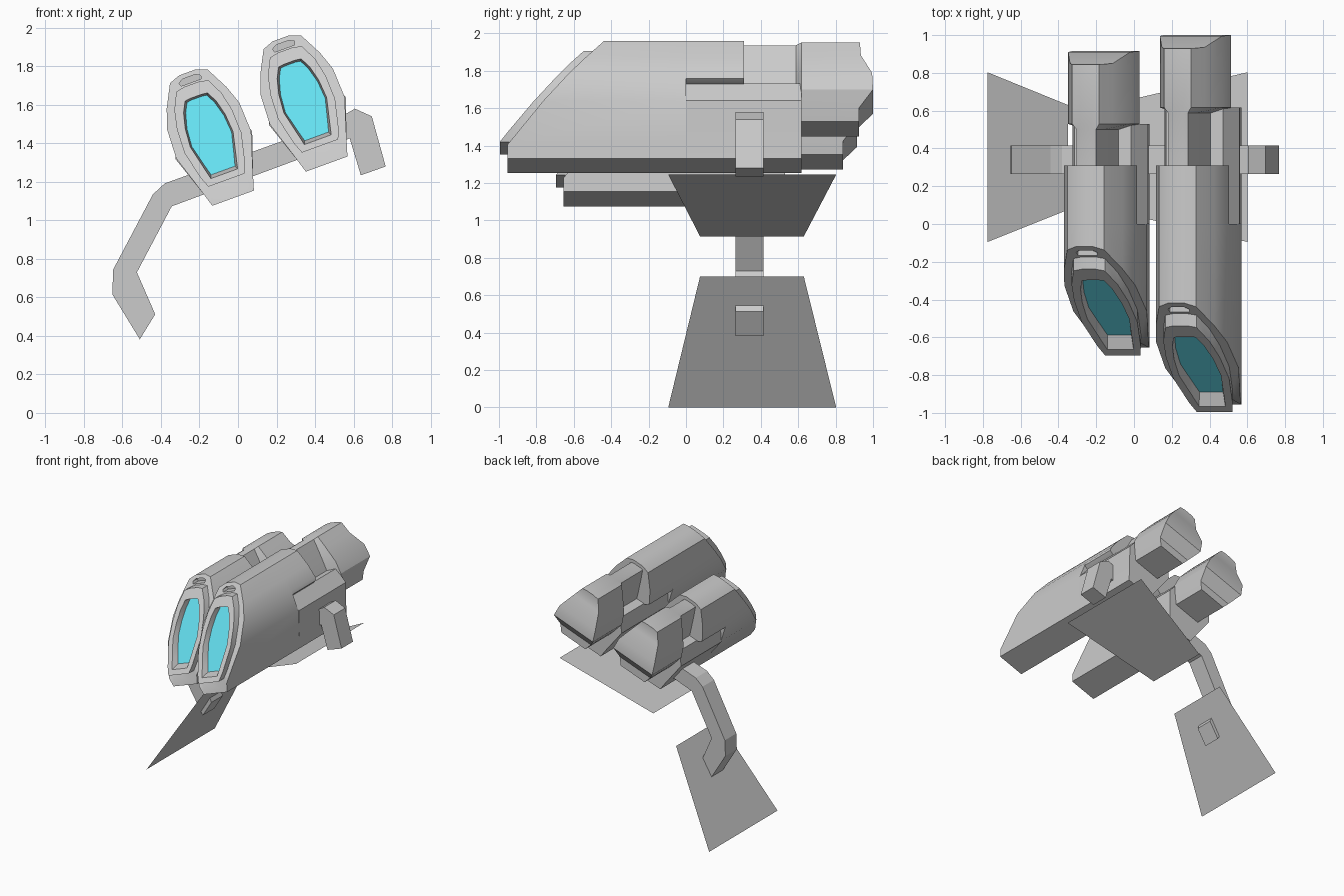
import bpy, bmesh, math

if "Cube" in bpy.data.objects:
    bpy.data.objects.remove(bpy.data.objects["Cube"])

SLOPE = 0.86           # rake of the pod nose
TILT = -math.radians(20)

# Half cross-sections (side, height), top to bottom, mirrored when lofted
HULL = [(.045, .36), (.104, .338), (.165, .22), (.2, .12), (.207, -.04), (.136, -.265), (.115, -.335)]
FRAME = [(.04, .295), (.088, .285), (.13, .2), (.152, .1), (.157, -.03), (.122, -.18), (.1, -.235)]
INNER = [(.03, .228), (.062, .224), (.09, .17), (.11, .09), (.118, -.01), (.088, -.14), (.074, -.2)]
GLASS = [(.028, .218), (.055, .214), (.08, .165), (.102, .085), (.11, -.01), (.08, -.13), (.066, -.182)]
UPPER = [(.045, .36), (.104, .338), (.165, .22), (.2, .12), (.2, .09), (.14, .06)]
LOWER = [(.16, .075), (.212, -.042), (.136, -.265), (.115, -.335)]
WAIST = [(.03, .335), (.055, .33), (.068, .25), (.084, .13), (.095, .03), (.095, -.06), (.095, -.125)]
TAIL = [(.03, .345), (.076, .338), (.12, .25), (.175, .13), (.19, .03), (.15, -.06), (.117, -.125)]
TAIL_BULGE = [0, 0, .005, .065, .07, -.005, -.005]


def make(name, verts, faces):
    bm = bmesh.new()
    vs = [bm.verts.new(v) for v in verts]
    for f in faces:
        bm.faces.new([vs[i] for i in f])
    bmesh.ops.recalc_face_normals(bm, faces=bm.faces)
    me = bpy.data.meshes.new(name)
    bm.to_mesh(me)
    bm.free()
    ob = bpy.data.objects.new(name, me)
    bpy.context.collection.objects.link(ob)
    return ob


def loft(name, rings, origin):
    """Loft mirrored half rings of (x, y, z); cap ends with strips across the middle."""
    n = len(rings[0])
    verts, faces = [], []
    for r in rings:
        verts += list(r) + [(-x, y, z) for x, y, z in reversed(r)]
    m = 2 * n
    for k in range(len(rings) - 1):
        for i in range(m):
            j = (i + 1) % m
            faces.append((k * m + i, k * m + j, k * m + m + j, k * m + m + i))
    for b in {0, (len(rings) - 1) * m}:
        for i in range(n - 1):
            faces.append((b + i, b + i + 1, b + m - 2 - i, b + m - 1 - i))
    ob = make(name, verts, faces)
    ob.location = origin
    ob.rotation_euler.y = TILT
    return ob


def smooth(ob):
    bpy.ops.object.select_all(action='DESELECT')
    ob.select_set(True)
    bpy.context.view_layer.objects.active = ob
    bpy.ops.object.shade_smooth_by_angle(angle=math.radians(30))


def flat(section, y):
    return [(u, y, w) for u, w in section]


cyan = bpy.data.materials.new("cyan_glass")
cyan.diffuse_color = (.13, .75, .88, 1)
cyan.use_nodes = True
cyan.node_tree.nodes["Principled BSDF"].inputs["Base Color"].default_value = cyan.diffuse_color


def pod(tag, origin, nose, step, tail):
    def raked(section, off=0):
        return [(u, max(nose - SLOPE * (.335 - w), nose - .515) + off, w) for u, w in section]

    # front hull with raised window frame
    hull = loft(tag + "_front_hull", [flat(HULL, 0), raked(HULL), raked(FRAME), raked(FRAME, -.065),
                                      raked(INNER, -.065), raked(GLASS)], origin)
    # intake slit above the frame
    slit = loft(tag + "_slit_cutter", [flat([(.035, .336), (.06, .322), (.055, .304)], y)
                                       for y in (nose - .2, nose + .04)], origin)
    slit.hide_render = True
    slit.hide_viewport = True
    cut = hull.modifiers.new("slit", 'BOOLEAN')
    cut.operation = 'DIFFERENCE'
    cut.object = slit
    # window
    window = loft(tag + "_window", [raked(GLASS, -.004)], origin)
    window.data.materials.append(cyan)
    # rear half of hull: upper shell and longer lower shell with a slot between
    upper = loft(tag + "_upper_hull", [flat(UPPER, 0), flat(UPPER, .31)], origin)
    lower = loft(tag + "_lower_hull", [flat(LOWER, 0), flat(LOWER, step)], origin)
    # narrow waist opening into the bulged tail
    end = [(u, tail + b, w) for (u, w), b in zip(TAIL, TAIL_BULGE)]
    rear = loft(tag + "_tail", [flat(WAIST, 0), flat(WAIST, step - .03), flat(TAIL, step), end], origin)
    for ob in (hull, upper, lower, rear):
        smooth(ob)


pod("left_pod", (-.14, 0, 1.43), -.14, .53, .845)
pod("right_pod", (.346, 0, 1.607), -.44, .617, .93)

# bent carrying strut
path = [(-.38, 1.192), (-.442, 1.135), (-.648, .745), (-.653, .616), (-.51, .382), (-.43, .512),
        (-.525, .73), (-.344, 1.073), (.318, 1.318), (.58, 1.426), (.638, 1.234), (.767, 1.28),
        (.695, 1.54), (.607, 1.58), (.555, 1.55), (.297, 1.436)]
n = len(path)
make("strut", [(x, y, z) for y in (.265, .415) for x, z in path],
     [tuple(range(n)), tuple(range(n, 2 * n))] +
     [(i, (i + 1) % n, n + (i + 1) % n, n + i) for i in range(n)])

# thin trapezoid plates
for name, (xa, za), (xb, zb) in (("upper_plate", (.6, 1.245), (-.14, .915)),
                                 ("lower_plate", (-.775, 0), (-.35, .7))):
    make(name, [(xa, -.095, za), (xa, .803, za), (xb, .63, zb), (xb, .075, zb)], [(0, 1, 2, 3)])
